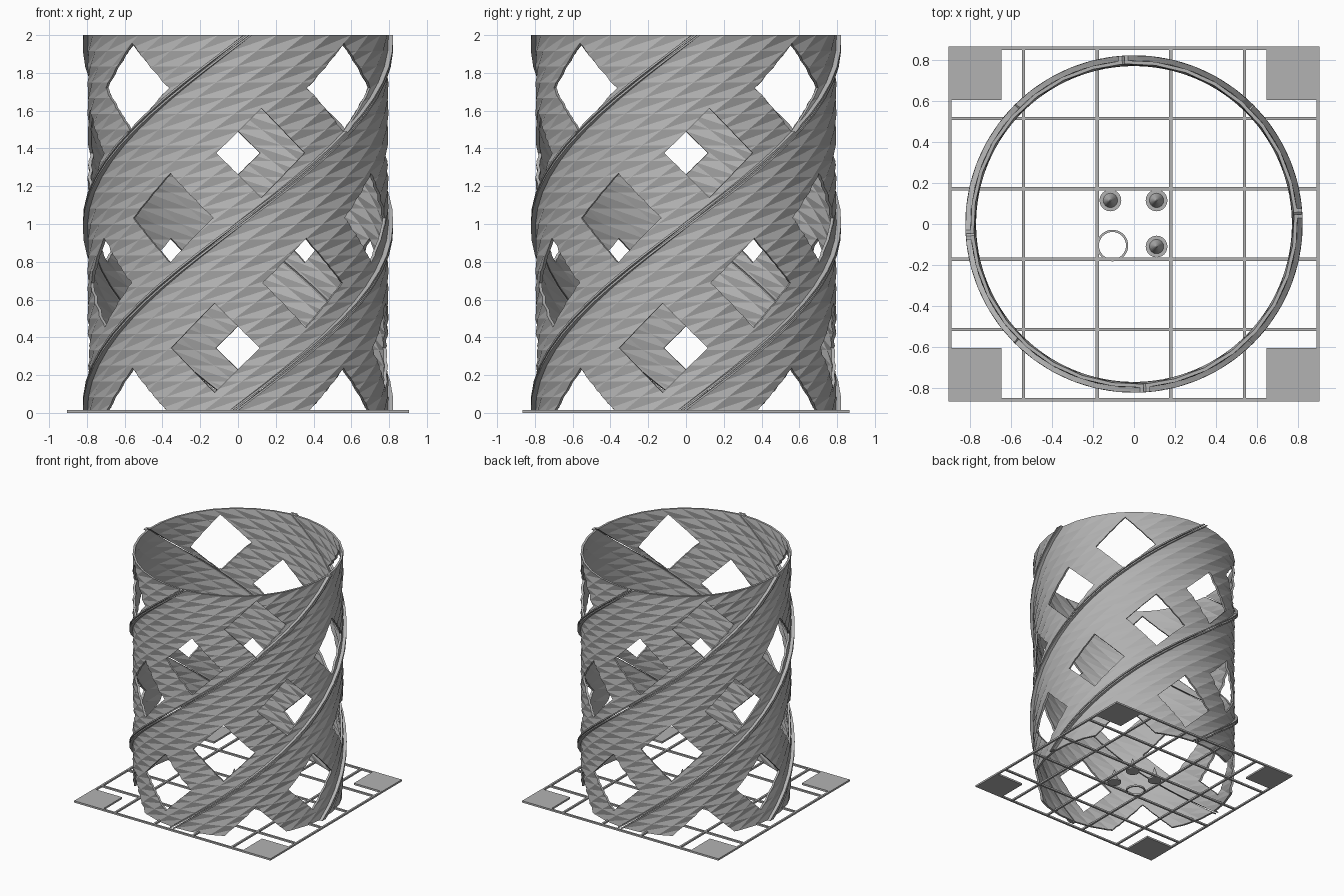
import bpy, bmesh
from math import sin, cos, radians, pi
from mathutils import Matrix, Vector

cube = bpy.data.objects.get("Cube")
if cube:
    bpy.data.objects.remove(cube)

grey = bpy.data.materials.new("plain_grey")
grey.use_nodes = True
GREY = (0.45, 0.45, 0.45, 1)
grey.diffuse_color = GREY
grey.node_tree.nodes["Principled BSDF"].inputs["Base Color"].default_value = GREY


def finish(bm, name):
    bmesh.ops.recalc_face_normals(bm, faces=bm.faces)
    mesh = bpy.data.meshes.new(name)
    bm.to_mesh(mesh)
    bm.free()
    mesh.materials.append(grey)
    obj = bpy.data.objects.new(name, mesh)
    bpy.context.scene.collection.objects.link(obj)
    return obj


def add_box(bm, x0, x1, y0, y1, z0, z1):
    mat = Matrix.Translation(((x0 + x1) / 2, (y0 + y1) / 2, (z0 + z1) / 2))
    mat = mat @ Matrix.Diagonal((x1 - x0, y1 - y0, z1 - z0, 1))
    bmesh.ops.create_cube(bm, size=1, matrix=mat)


# Twisted sleeve: four thin quarter panels with raised lips along open seams
HEIGHT, SLICES, SEGMENTS = 2.0, 24, 8
OUTER, INNER, LIP = 0.797, 0.78, 0.822
TWIST = 90 / 0.965

outer = [(0.4, LIP), (1.6, LIP), (1.7, OUTER)]
outer += [(90 * i / SEGMENTS, OUTER) for i in range(1, SEGMENTS)]
outer += [(90 - a, r) for a, r in reversed(outer[:3])]
section = outer + [(a, INNER) for a, r in reversed(outer)]


def twisted_panel(bm, start):
    rings = []
    for s in range(SLICES + 1):
        z = HEIGHT * s / SLICES
        turn = start + (z - 1.96) * TWIST
        rings.append([bm.verts.new((r * cos(radians(a + turn)),
                                    r * sin(radians(a + turn)), z))
                      for a, r in section])
    n = len(section)
    half = n // 2
    for low, high in zip(rings, rings[1:]):
        for i in range(n):
            j = (i + 1) % n
            # Long diagonals follow the twist on both skins
            if i < half:
                bm.faces.new((low[i], low[j], high[j]))
                bm.faces.new((low[i], high[j], high[i]))
            else:
                bm.faces.new((low[i], low[j], high[i]))
                bm.faces.new((low[j], high[j], high[i]))
    # Quad strips close the two ends
    for ring in (rings[0], rings[-1]):
        for i in range(half - 1):
            bm.faces.new((ring[i], ring[i + 1], ring[n - 2 - i], ring[n - 1 - i]))


bm = bmesh.new()
for q in range(4):
    twisted_panel(bm, 90 * q)
sleeve = finish(bm, "twisted_sleeve")

# Diamond windows climbing around the sleeve
bm = bmesh.new()
for level in range(6):
    for q in range(4):
        angle = radians(-45 - 36 * level + 90 * q)
        z = 1.72 - 0.344 * level
        mat = (Matrix.Translation((0.8 * cos(angle), 0.8 * sin(angle), z))
               @ Matrix.Rotation(angle, 4, "Z") @ Matrix.Rotation(pi / 4, 4, "X")
               @ Matrix.Diagonal((0.3, 0.335, 0.335, 1)))
        bmesh.ops.create_cube(bm, size=1, matrix=mat)
cutter = finish(bm, "window_cutter")
cutter.hide_render = True

cut = sleeve.modifiers.new("windows", "BOOLEAN")
cut.operation = "DIFFERENCE"
cut.solver = "EXACT"
cut.object = cutter
bpy.context.view_layer.update()
graph = bpy.context.evaluated_depsgraph_get()
sleeve_mesh = bpy.data.meshes.new_from_object(sleeve.evaluated_get(graph))
sleeve.modifiers.clear()
sleeve.data = sleeve_mesh
bpy.data.objects.remove(cutter)

# Base lattice
HX, HY, T, BAR = 0.905, 0.865, 0.014, 0.008
bm = bmesh.new()
for i in range(6):
    x = (HX - BAR) * (2 * i / 5 - 1)
    y = (HY - BAR) * (2 * i / 5 - 1)
    add_box(bm, x - BAR, x + BAR, -HY, HY, 0, T)
    add_box(bm, -HX, HX, y - BAR, y + BAR, 0, T)
finish(bm, "base_lattice")

# Corner pads
bm = bmesh.new()
for sx in (-1, 1):
    for sy in (-1, 1):
        xs = sorted((sx * 0.645, sx * HX))
        ys = sorted((sy * 0.605, sy * HY))
        add_box(bm, *xs, *ys, 0, T + 0.001)
finish(bm, "corner_pads")

# Pointed studs on small discs
bm = bmesh.new()
for x, y in ((-0.115, 0.115), (0.11, 0.115), (0.11, -0.11)):
    for r0, r1, z0, z1 in ((0.053, 0.053, 0, T), (0.035, 0.002, T, 0.12)):
        bmesh.ops.create_cone(bm, cap_ends=True, segments=24, radius1=r0, radius2=r1,
                              depth=z1 - z0,
                              matrix=Matrix.Translation((x, y, (z0 + z1) / 2)))
finish(bm, "pointed_studs")

# Flat ring beside the studs
bm = bmesh.new()
profile = [(0.066, 0), (0.077, 0), (0.077, T), (0.066, T)]
loop = [bm.verts.new((r - 0.105, -0.105, z)) for r, z in profile]
edges = [bm.edges.new((loop[i], loop[(i + 1) % 4])) for i in range(4)]
bmesh.ops.spin(bm, geom=edges, cent=Vector((-0.105, -0.105, 0)), axis=(0, 0, 1),
               angle=2 * pi, steps=32, use_merge=True)
finish(bm, "floor_ring")
